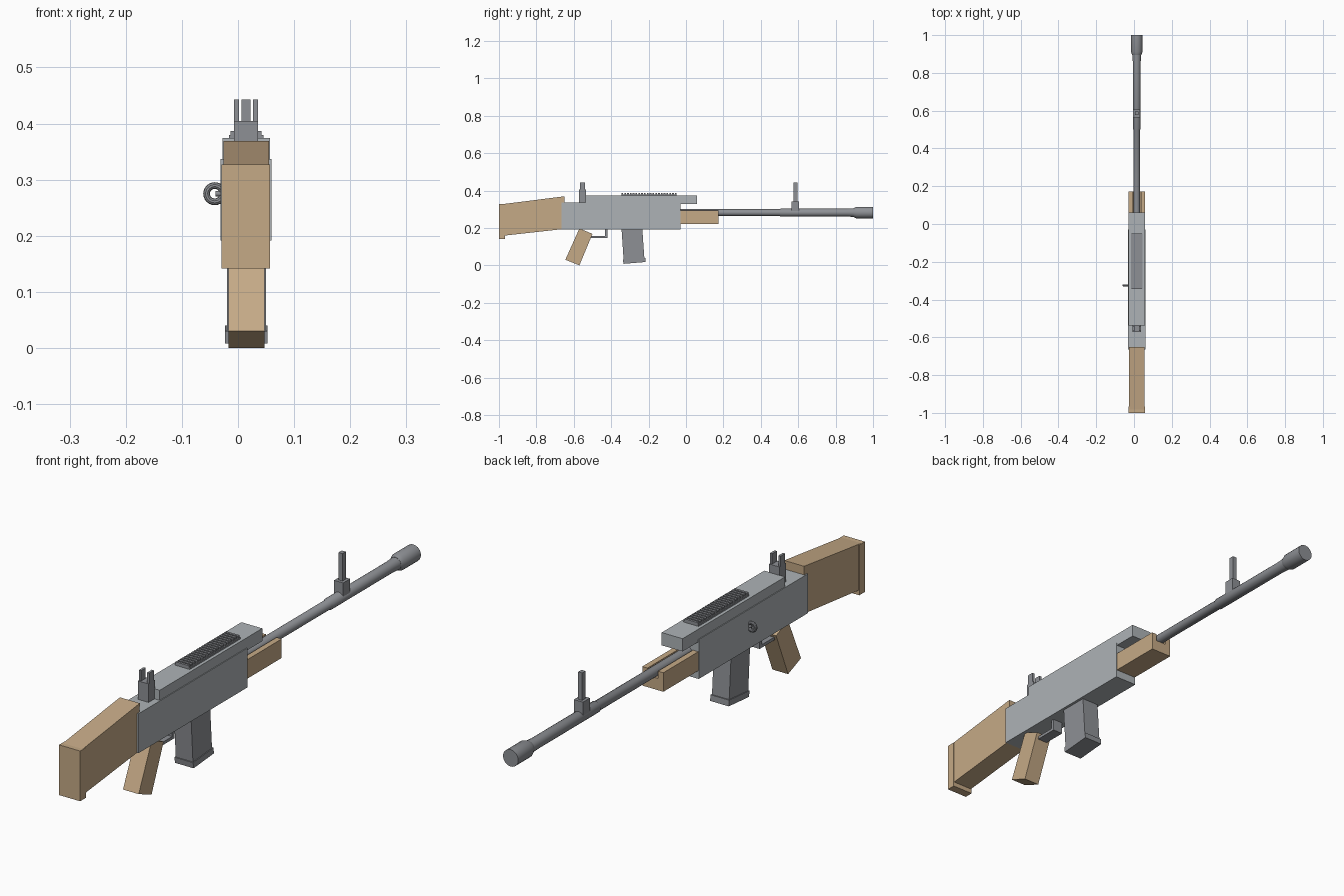
import bpy, bmesh, math
from mathutils import Vector

if "Cube" in bpy.data.objects:
    bpy.data.objects.remove(bpy.data.objects["Cube"])

CX = 0.0145  # centre plane of the body


def material(name, rgb):
    m = bpy.data.materials.new(name)
    m.diffuse_color = (*rgb, 1)
    m.use_nodes = True
    m.node_tree.nodes["Principled BSDF"].inputs["Base Color"].default_value = m.diffuse_color
    return m


WOOD = material("tan", (0.56, 0.40, 0.24))
LIGHT = material("light_grey", (0.42, 0.45, 0.47))
DARK = material("dark_grey", (0.27, 0.28, 0.30))


def finish(name, bm, mat):
    bmesh.ops.recalc_face_normals(bm, faces=bm.faces)
    me = bpy.data.meshes.new(name)
    bm.to_mesh(me)
    bm.free()
    me.materials.append(mat)
    ob = bpy.data.objects.new(name, me)
    bpy.context.collection.objects.link(ob)
    return ob


def extrude(name, profile, vec, mat):
    """Extrude a closed planar profile along vec."""
    bm = bmesh.new()
    f = bm.faces.new([bm.verts.new(p) for p in profile])
    new = bmesh.ops.extrude_face_region(bm, geom=[f])["geom"]
    bmesh.ops.translate(bm, vec=vec,
                        verts=[v for v in new if isinstance(v, bmesh.types.BMVert)])
    return finish(name, bm, mat)


def side(name, yz, x0, x1, mat):
    return extrude(name, [(x0, y, z) for y, z in yz], Vector((x1 - x0, 0, 0)), mat)


def box(name, x0, x1, y0, y1, z0, z1, mat):
    return side(name, [(y0, z0), (y1, z0), (y1, z1), (y0, z1)], x0, x1, mat)


def lathe(name, yr, z, mat, n=20):
    """Closed turned shape along y from (y, radius) stations."""
    bm = bmesh.new()
    rings = [[bm.verts.new((CX + r * math.cos(2 * math.pi * i / n), y,
                            z + r * math.sin(2 * math.pi * i / n)))
              for i in range(n)] for y, r in yr]
    for a, b in zip(rings, rings[1:]):
        for i in range(n):
            j = (i + 1) % n
            bm.faces.new((a[i], a[j], b[j], b[i]))
    bm.faces.new(rings[0])
    bm.faces.new(rings[-1])
    return smooth(finish(name, bm, mat))


def smooth(ob):
    bpy.ops.object.select_all(action='DESELECT')
    ob.select_set(True)
    bpy.context.view_layer.objects.active = ob
    bpy.ops.object.shade_smooth_by_angle(angle=math.radians(35))
    return ob


# Wooden stock and butt plate
side("stock", [(-0.99, 0.157), (-0.655, 0.194), (-0.65, 0.369), (-0.99, 0.326)],
     -0.026, 0.055, WOOD)
box("butt_plate", -0.029, 0.057, -1.0, -0.967, 0.142, 0.327, WOOD)

# Receiver and top cover
box("receiver", -0.031, 0.060, -0.665, -0.03, 0.192, 0.337, LIGHT)
box("top_cover", -0.028, 0.057, -0.537, 0.06, 0.327, 0.374, LIGHT)

# Ribbed plate on the cover
box("rib_base", -0.016, 0.045, -0.345, -0.05, 0.37, 0.380, DARK)
for i in range(20):
    y = -0.345 + i * 0.295 / 19.6
    box(f"rib_{i}", -0.013, 0.042, y, y + 0.009, 0.378, 0.387, DARK)

# Grooved wooden handguard
hg = [(-0.029, 0.222), (0.057, 0.222), (0.057, 0.292), (0.036, 0.292),
      (0.036, 0.265), (-0.007, 0.265), (-0.007, 0.292), (-0.029, 0.292)]
extrude("handguard", [(x, -0.04, z) for x, z in hg], Vector((0, 0.213, 0)), WOOD)

# Barrel and muzzle
lathe("barrel", [(-0.05, 0.018), (0.5, 0.018), (0.505, 0.021), (0.86, 0.021), (0.91, 0.024)],
      0.282, DARK)
lathe("muzzle", [(0.895, 0.024), (0.912, 0.031), (1.0, 0.031)], 0.282, DARK)

# Rear sight with two posts
box("rear_sight_base", -0.007, 0.036, -0.572, -0.535, 0.33, 0.405, DARK)
for s in (-1, 1):
    c = CX + s * 0.017
    box(f"rear_sight_post_{s}", c - 0.0045, c + 0.0045, -0.567, -0.54, 0.40, 0.443, DARK)

# Front sight
box("front_sight_base", -0.004, 0.033, 0.565, 0.605, 0.28, 0.342, DARK)
box("front_sight_post", CX - 0.008, CX + 0.008, 0.576, 0.595, 0.335, 0.443, DARK)

# Magazine and floor plate
side("magazine", [(-0.345, 0.20), (-0.333, 0.02), (-0.222, 0.03), (-0.234, 0.20)],
     -0.020, 0.050, DARK)
side("magazine_floor", [(-0.337, 0.030), (-0.334, 0.008), (-0.216, 0.018), (-0.218, 0.040)],
     -0.023, 0.053, DARK)

# Grip
side("grip", [(-0.57, 0.197), (-0.50, 0.168), (-0.57, 0.0), (-0.645, 0.030)],
     -0.017, 0.047, WOOD)

# Lower guard loop
side("guard", [(-0.52, 0.147), (-0.42, 0.147), (-0.42, 0.2), (-0.433, 0.2),
               (-0.433, 0.158), (-0.52, 0.158)], -0.006, 0.035, DARK)

# Side ring and its stub
bpy.ops.mesh.primitive_torus_add(major_segments=24, minor_segments=10, major_radius=0.0145,
                                 minor_radius=0.006, location=(-0.0415, -0.325, 0.275),
                                 rotation=(math.pi / 2, 0, 0))
ring = bpy.context.object
ring.name = "side_ring"
ring.data.materials.append(DARK)
smooth(ring)
bpy.ops.mesh.primitive_cylinder_add(vertices=12, radius=0.005, depth=0.02,
                                    location=(-0.030, -0.325, 0.275),
                                    rotation=(0, math.pi / 2, 0))
stub = bpy.context.object
stub.name = "ring_stub"
stub.data.materials.append(DARK)
smooth(stub)
